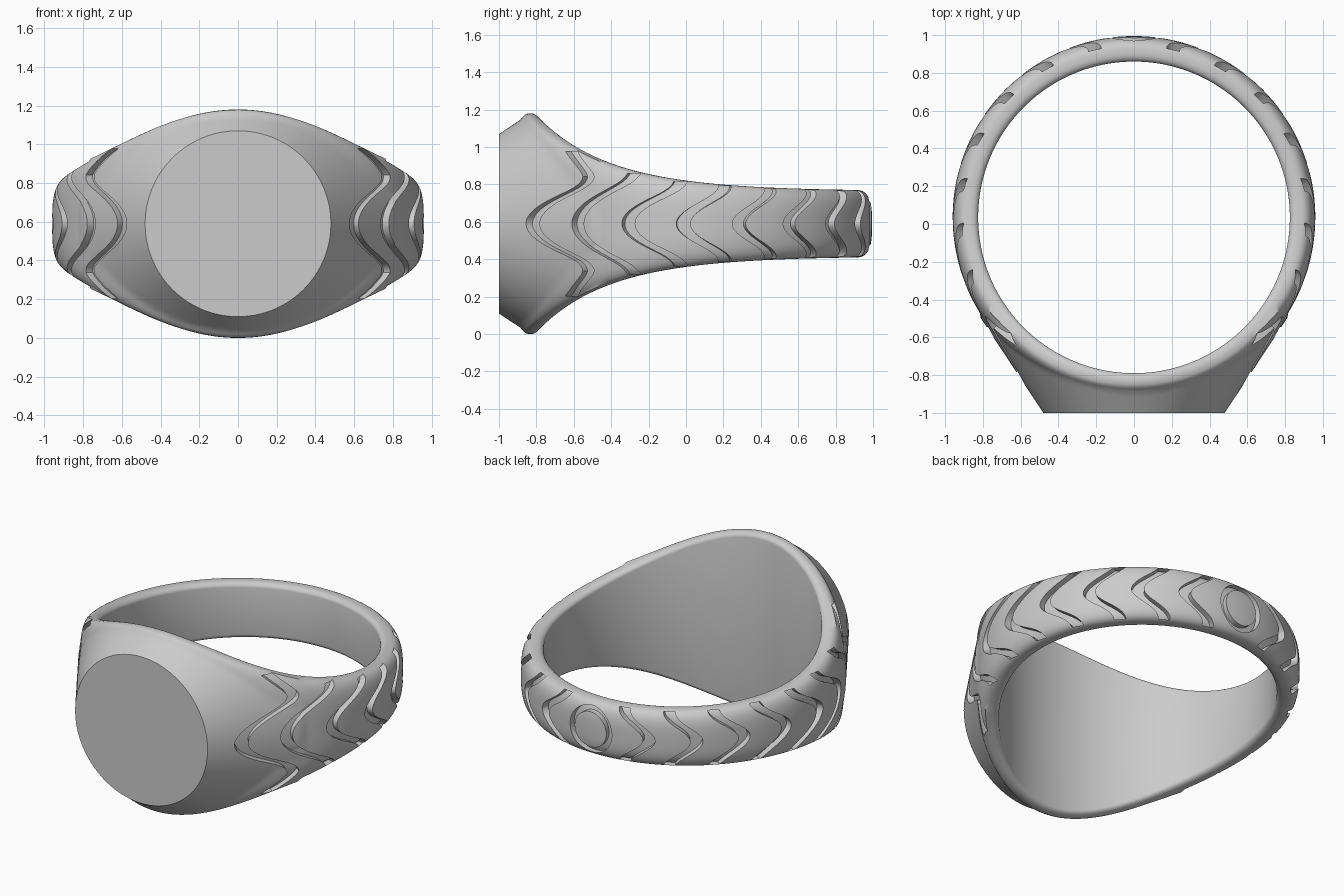
import bpy, bmesh, math
from math import sin, cos, pi, radians, hypot

if "Cube" in bpy.data.objects:
    bpy.data.objects.remove(bpy.data.objects["Cube"])

CY, CZ = 0.035, 0.59          # ring axis
R_IN, R_RIM, DOME = 0.825, 0.865, 0.095
SLOPE, FACE = 0.66, 0.48      # head cone slope, face radius


def half_width(a):
    y = CY - R_RIM * cos(a)
    return 0.174 + 0.416 * math.exp(-2.4 * (y + 0.83))


def outer(a, z):
    """Outer radius at angle a (0 = front) and height z from the mid plane."""
    t = min(1, abs(z) / half_width(a))
    r = R_RIM + DOME * (1 - t ** 3) ** (1 / 3)
    a = (a + pi) % (2 * pi) - pi
    if abs(a) < radians(58):
        k, lo, hi = FACE + SLOPE * (1 + CY), 0.5, 1.8
        for _ in range(24):
            m = (lo + hi) / 2
            if hypot(m * sin(a), z) < k - SLOPE * m * cos(a):
                lo = m
            else:
                hi = m
        r = max(r, lo)
    return r


def place(a, r, z):
    return (r * sin(a), CY - r * cos(a), CZ + z)


def make_object(name, bm):
    bmesh.ops.recalc_face_normals(bm, faces=bm.faces)
    me = bpy.data.meshes.new(name)
    bm.to_mesh(me)
    bm.free()
    ob = bpy.data.objects.new(name, me)
    bpy.context.collection.objects.link(ob)
    return ob


def section(a):
    """Closed cross-section of the band at one angle."""
    h = half_width(a)
    n = 36
    pts = []
    for i in range(n + 1):
        z = h * sin(pi / 2 * (2 * i / n - 1))
        pts.append((R_RIM if i in (0, n) else outer(a, z), z))
    arc = []
    for j in range(1, 6):
        q = j / 5 * pi / 2
        arc.append((R_RIM - (R_RIM - R_IN) * sin(q), h - 0.03 * (1 - cos(q))))
    return pts + arc + [(r, -z) for r, z in reversed(arc)]


# ring body: sections swept round the axis, then the face cut flat
bm = bmesh.new()
N = 216
rings = []
for i in range(N):
    a = 2 * pi * i / N
    rings.append([bm.verts.new(place(a, r, z)) for r, z in section(a)])
for i in range(N):
    p, q = rings[i], rings[(i + 1) % N]
    for j in range(len(p)):
        k = (j + 1) % len(p)
        bm.faces.new((p[j], p[k], q[k], q[j]))
cut = bmesh.ops.bisect_plane(bm, geom=bm.verts[:] + bm.edges[:] + bm.faces[:], dist=1e-5,
                             plane_co=(0, -1, 0), plane_no=(0, -1, 0), clear_outer=True)
rim = [e for e in bm.edges if e.is_boundary]
bmesh.ops.holes_fill(bm, edges=rim, sides=0)
ring = make_object("signet_ring", bm)

# groove cutters following the outer surface
cb = bmesh.new()


def strip(rows, depth, closed=False):
    vs = []
    for (a0, z0), (a1, z1) in rows:
        f0, f1 = outer(a0, z0) - depth, outer(a1, z1) - depth
        vs.append([cb.verts.new(place(a, r, z)) for a, r, z in
                   ((a0, f0, z0), (a1, f1, z1), (a1, f1 + depth + 0.06, z1), (a0, f0 + depth + 0.06, z0))])
    n = len(vs)
    for i in range(n if closed else n - 1):
        p, q = vs[i], vs[(i + 1) % n]
        for j in range(4):
            k = (j + 1) % 4
            cb.faces.new((p[j], p[k], q[k], q[j]))
    if not closed:
        cb.faces.new(vs[0])
        cb.faces.new(vs[-1][::-1])


# chevrons: (apex angle, sweep back of the arms) in degrees
chevrons = [(35, 19), (51, 19), (69, 17), (87, 14), (105, 12), (122.5, 11), (140, 10), (157, 10)]
for side in (1, -1):
    for n, (apex, sweep) in enumerate(chevrons):
        rows = []
        for i in range(41):
            t = (i / 20 - 1) * 0.96
            s = abs(t)
            if n == 0:      # first groove curls forward again at its tips
                off = (1 - cos(pi * min(s / 0.72, 1))) / 2 - 0.5 * max(0, (s - 0.72) / 0.24) ** 1.5
            else:
                off = (1 - cos(pi * s)) / 2
            mid = radians(apex + sweep * off)
            z = t * half_width(mid)
            w = radians(2.2)
            rows.append(((side * (mid - w), z), (side * (mid + w), z)))
        strip(rows, 0.042)

# round medallion groove at the back
rows = []
for i in range(48):
    f = 2 * pi * i / 48
    rows.append(tuple((pi + r * cos(f) / 0.96, r * sin(f)) for r in (0.115, 0.152)))
strip(rows, 0.035, closed=True)
cutter = make_object("groove_cutter", cb)
cutter.hide_render = True

# carve and shade
mod = ring.modifiers.new("grooves", "BOOLEAN")
mod.operation = "DIFFERENCE"
mod.solver = "EXACT"
mod.object = cutter
bpy.context.view_layer.objects.active = ring
ring.select_set(True)
bpy.ops.object.modifier_apply(modifier=mod.name)
bpy.data.objects.remove(cutter)
bpy.ops.object.shade_smooth_by_angle(angle=radians(32))
